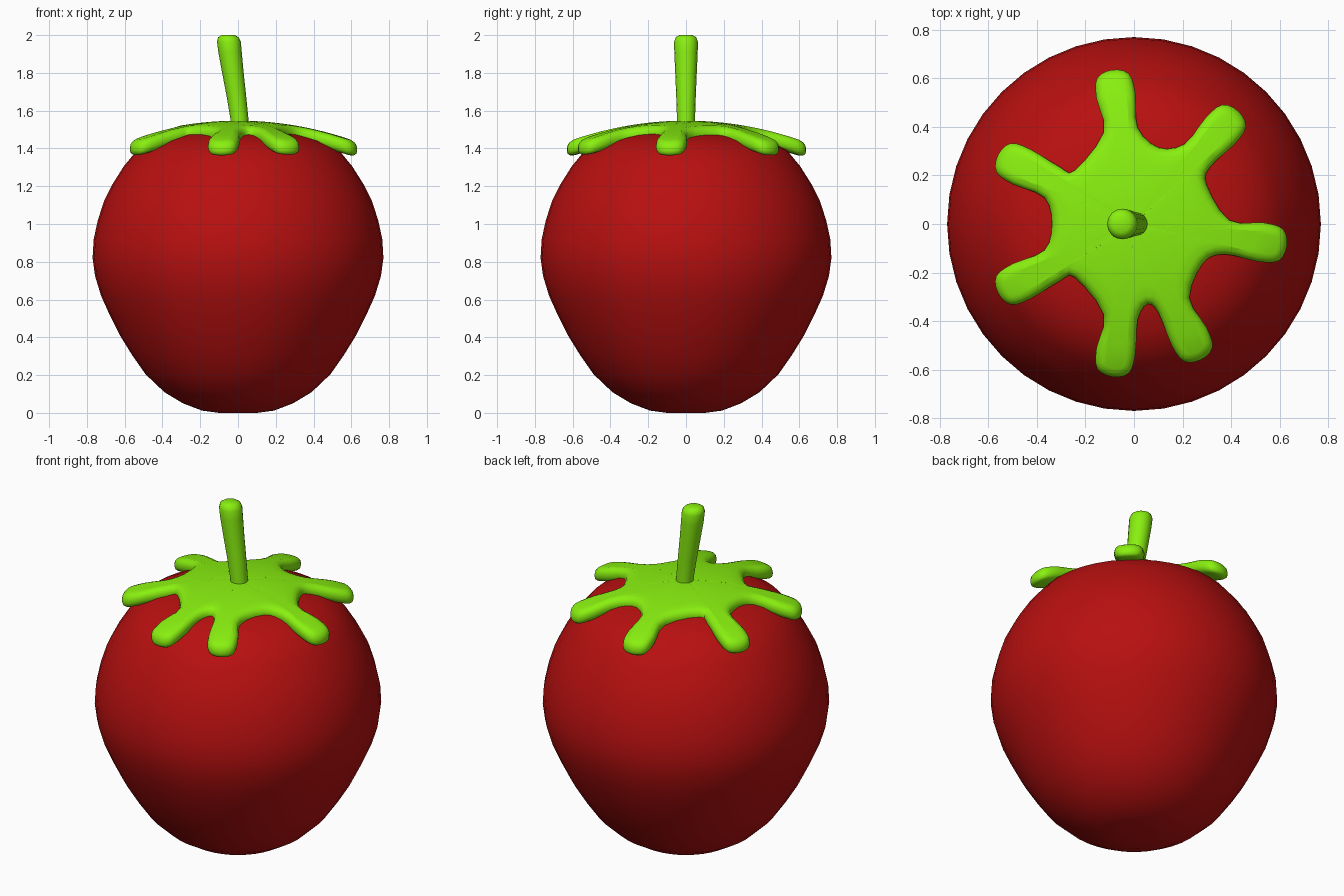
import bpy, bmesh, math
from mathutils import Vector

if "Cube" in bpy.data.objects:
    bpy.data.objects.remove(bpy.data.objects["Cube"])


def material(name, color):
    m = bpy.data.materials.new(name)
    m.diffuse_color = (*color, 1)
    m.use_nodes = True
    m.node_tree.nodes["Principled BSDF"].inputs["Base Color"].default_value = m.diffuse_color
    return m


def loft(name, rings, mat, angle=50):
    """Skin a stack of equal-length point rings; close both ends with caps."""
    bm = bmesh.new()
    loops = [[bm.verts.new(p) for p in ring] for ring in rings]
    n = len(loops[0])
    for a, b in zip(loops, loops[1:]):
        for i in range(n):
            j = (i + 1) % n
            bm.faces.new((a[i], a[j], b[j], b[i]))
    for end in (loops[0], loops[-1]):
        c = bm.verts.new(sum((v.co for v in end), Vector()) / n)
        for i in range(n):
            bm.faces.new((end[i], end[(i + 1) % n], c))
    bmesh.ops.recalc_face_normals(bm, faces=bm.faces)
    mesh = bpy.data.meshes.new(name)
    bm.to_mesh(mesh)
    bm.free()
    ob = bpy.data.objects.new(name, mesh)
    bpy.context.collection.objects.link(ob)
    mesh.materials.append(mat)
    bpy.context.view_layer.objects.active = ob
    ob.select_set(True)
    bpy.ops.object.shade_smooth_by_angle(angle=math.radians(angle))
    ob.select_set(False)
    return ob


def circle(x, r, z, n):
    return [(x + r * math.cos(2 * math.pi * i / n),
             r * math.sin(2 * math.pi * i / n), z) for i in range(n)]


def smooth_loop(pts, steps):
    """Closed Catmull-Rom curve through the points."""
    out, n = [], len(pts)
    for i in range(n):
        a, b, c, d = (pts[(i + k) % n] for k in (-1, 0, 1, 2))
        for s in range(steps):
            t = s / steps
            out.append(0.5 * (2 * b + (c - a) * t + (2 * a - 5 * b + 4 * c - d) * t * t
                              + (3 * b - a - 3 * c + d) * t ** 3))
    return out


red = material("red_skin", (0.48, 0.005, 0.005))
green = material("leaf_green", (0.25, 0.87, 0.005))

# Fruit body: revolved profile (radius, height)
profile = [(0.1, 0.0), (0.19, 0.012), (0.29, 0.05), (0.39, 0.11), (0.49, 0.205),
           (0.56, 0.305), (0.625, 0.41), (0.68, 0.52), (0.725, 0.62), (0.757, 0.725),
           (0.77, 0.82), (0.764, 0.92), (0.742, 1.02), (0.71, 1.12), (0.665, 1.21),
           (0.605, 1.305), (0.535, 1.39), (0.44, 1.44), (0.33, 1.475), (0.15, 1.49)]
loft("fruit_body", [circle(0, r, z, 40) for r, z in profile], red)

# Leafy crown: seven arm tips with the valley that follows each one (clockwise)
arms = [((-0.09, 0.635), (0.1, 0.315)), ((0.43, 0.465), (0.3, 0.16)),
        ((0.63, -0.09), (0.285, -0.16)), ((0.275, -0.56), (0.055, -0.33)),
        ((-0.09, -0.63), (-0.245, -0.22)), ((-0.56, -0.285), (-0.338, 0.0)),
        ((-0.56, 0.285), (-0.245, 0.22))]
outline = []
for tip, valley in arms:
    t = Vector(tip)
    d = t.normalized()
    side = Vector((d.y, -d.x))
    for back, w in ((0.25, -0.071), (0.11, -0.081), (0.025, -0.066), (0, 0),
                    (0.025, 0.066), (0.11, 0.081), (0.25, 0.071)):
        outline.append(t - d * back + side * w)
    outline.append(Vector(valley))
outline = smooth_loop(outline, 3)


def crown_ring(inset, drop, scale=1):
    n, ring = len(outline), []
    for i, p in enumerate(outline):
        tan = (outline[(i + 1) % n] - outline[i - 1]).normalized()
        q = (p + Vector((tan.y, -tan.x)) * inset) * scale
        ring.append((q.x, q.y, 1.547 - 0.28 * q.length_squared - drop))
    return ring


thick = 0.082
edge = [(0.035, 0), (0.016, 0.006), (0.004, 0.018), (0, 0.034)]
rings = [crown_ring(0.035, 0, s) for s in (0.1, 0.3, 0.5, 0.7, 0.85)]
rings += [crown_ring(i, d) for i, d in edge]
rings += [crown_ring(i, thick - d) for i, d in reversed(edge)]
rings += [crown_ring(0.035, thick, s) for s in (0.85, 0.7, 0.4, 0.1)]
loft("leafy_crown", rings, green)

# Stem: leaning tapered stalk (x offset, radius, height)
stem = [(0.01, 0.048, 1.48), (0.007, 0.048, 1.56), (-0.009, 0.052, 1.68),
        (-0.027, 0.057, 1.80), (-0.042, 0.062, 1.91), (-0.048, 0.063, 1.965),
        (-0.051, 0.055, 1.988), (-0.052, 0.035, 2.0)]
loft("stem", [circle(x, r, z, 16) for x, r, z in stem], green)
